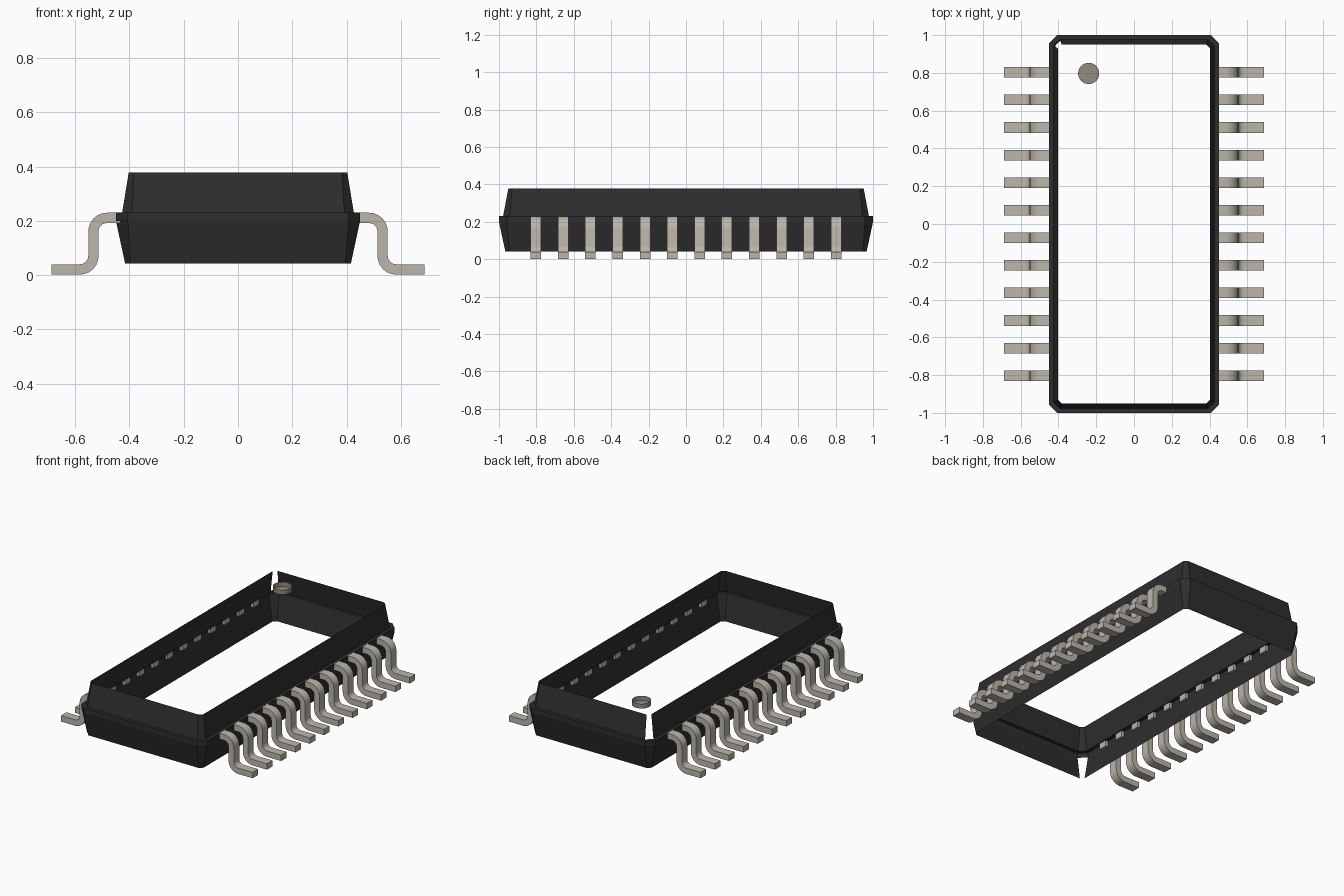
import bpy, bmesh
from math import sin, cos, pi, radians
from mathutils import Vector

cube = bpy.data.objects.get("Cube")
if cube:
    bpy.data.objects.remove(cube, do_unlink=True)


def material(name, rgb):
    m = bpy.data.materials.new(name)
    m.use_nodes = True
    m.diffuse_color = (*rgb, 1)
    bsdf = next(n for n in m.node_tree.nodes if n.type == 'BSDF_PRINCIPLED')
    bsdf.inputs["Base Color"].default_value = (*rgb, 1)
    return m


black = material("black_plastic", (0.027, 0.027, 0.027))
metal = material("tinned_metal", (0.50, 0.47, 0.41))
grey = material("marker_grey", (0.29, 0.265, 0.22))


def finish(name, bm, mat, smooth=False):
    mesh = bpy.data.meshes.new(name)
    bm.to_mesh(mesh)
    bm.free()
    mesh.materials.append(mat)
    obj = bpy.data.objects.new(name, mesh)
    bpy.context.collection.objects.link(obj)
    if smooth:
        bpy.ops.object.select_all(action='DESELECT')
        obj.select_set(True)
        bpy.context.view_layer.objects.active = obj
        bpy.ops.object.shade_smooth_by_angle(angle=radians(35))
    return obj


# Package body: open shell of chamfered rectangular rings, top to bottom
def ring(bm, hx, hy, z, c):
    pts = []
    for sx, sy in ((1, 1), (-1, 1), (-1, -1), (1, -1)):
        pair = [(sx * hx, sy * (hy - c)), (sx * (hx - c), sy * hy)]
        pts += pair if sx * sy > 0 else pair[::-1]
    return [bm.verts.new((x, y, z)) for x, y in pts]


bm = bmesh.new()
rings = [ring(bm, *r) for r in (
    (0.403, 0.95, 0.378, 0.02),
    (0.427, 0.978, 0.23, 0.035),
    (0.45, 1.0, 0.23, 0.043),
    (0.45, 1.0, 0.2, 0.043),
    (0.416, 0.966, 0.042, 0.02))]
BACK_CORNER, FRONT_CORNER = 2, 4
gaps = {(0, BACK_CORNER), (3, FRONT_CORNER)}  # open chamfers
for level, (upper, lower) in enumerate(zip(rings, rings[1:])):
    for i in range(8):
        if (level, i) not in gaps:
            j = (i + 1) % 8
            bm.faces.new((upper[i], lower[i], lower[j], upper[j]))
finish("package_body", bm, black)

# Gull-wing leads: centre line thickened into a strip
THICK, WIDTH, RADIUS, STEM = 0.038, 0.056, 0.05, 0.533
HIGH, LOW = 0.211, 0.021


def lead_path():
    path = [(Vector((0.433, HIGH)), Vector((0, 1)))]
    steps = 6
    for k in range(steps + 1):  # shoulder bend
        a = pi / 2 * (1 - k / steps)
        n = Vector((cos(a), sin(a)))
        path.append((Vector((STEM - RADIUS, HIGH - RADIUS)) + n * RADIUS, n))
    for k in range(steps + 1):  # ankle bend
        a = pi / 2 * k / steps
        n = Vector((cos(a), sin(a)))
        path.append((Vector((STEM + RADIUS, LOW + RADIUS)) - n * RADIUS, n))
    path.append((Vector((0.687, LOW)), Vector((0, 1))))
    return path


def add_lead(bm, side, y):
    sections = []
    for p, n in lead_path():
        sections.append([
            bm.verts.new((side * q.x, y + w * WIDTH / 2, q.y))
            for q, w in ((p + n * THICK / 2, -1), (p + n * THICK / 2, 1),
                         (p - n * THICK / 2, 1), (p - n * THICK / 2, -1))])
    for a, b in zip(sections, sections[1:]):
        for i in range(4):
            j = (i + 1) % 4
            bm.faces.new((a[i], b[i], b[j], a[j]))
    bm.faces.new(sections[0])
    bm.faces.new(sections[-1][::-1])


for name, side in (("left_leads", 1), ("right_leads", -1)):
    bm = bmesh.new()
    for k in range(12):
        add_lead(bm, side, -0.803 + k * 0.146)
    bmesh.ops.recalc_face_normals(bm, faces=bm.faces)
    finish(name, bm, metal, True)

# Orientation marker: shallow round cup with its floor at the bottom
bm = bmesh.new()
bmesh.ops.create_circle(bm, cap_ends=True, segments=32, radius=0.056)
rim = bmesh.ops.extrude_edge_only(bm, edges=bm.edges[:])["geom"]
bmesh.ops.translate(bm, vec=(0, 0, 0.03),
                    verts=[v for v in rim if isinstance(v, bmesh.types.BMVert)])
marker = finish("orientation_marker", bm, grey, True)
marker.location = (-0.24, 0.797, 0.347)
